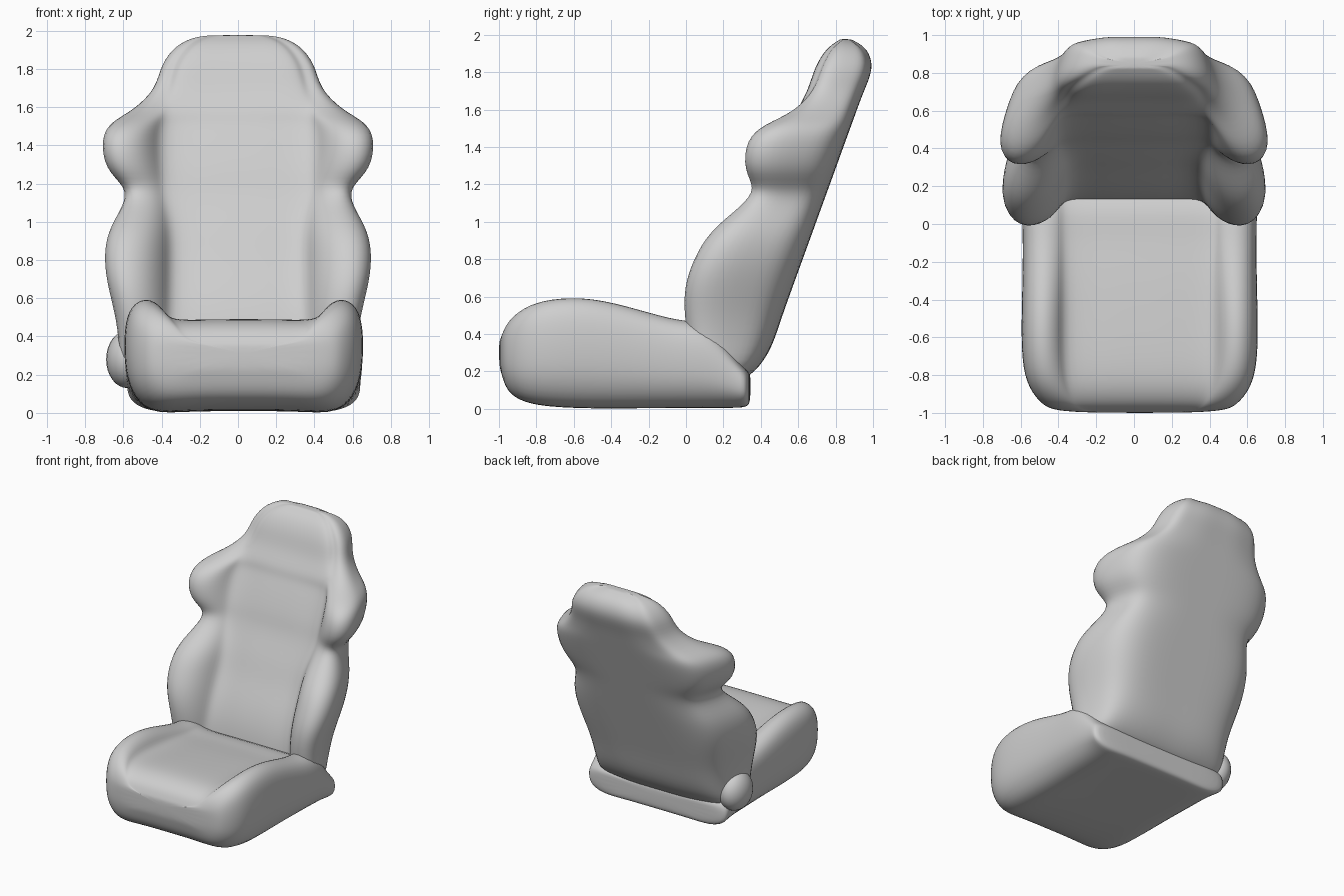
import bpy
import bmesh
from mathutils import Vector

if "Cube" in bpy.data.objects:
    bpy.data.objects.remove(bpy.data.objects["Cube"], do_unlink=True)

# One plain grey for the whole seat
grey = bpy.data.materials.new("seat grey")
grey.use_nodes = True
colour = (0.62, 0.62, 0.62, 1)
grey.diffuse_color = colour
grey.node_tree.nodes["Principled BSDF"].inputs["Base Color"].default_value = colour


def finish(name, bm):
    bmesh.ops.recalc_face_normals(bm, faces=bm.faces)
    mesh = bpy.data.meshes.new(name)
    bm.to_mesh(mesh)
    bm.free()
    mesh.materials.append(grey)
    for face in mesh.polygons:
        face.use_smooth = True
    obj = bpy.data.objects.new(name, mesh)
    bpy.context.scene.collection.objects.link(obj)
    return obj


def mirrored_ring(half):
    """Close a half section whose first and last points lie on x = 0."""
    other = [Vector((-p.x, p.y, p.z)) for p in reversed(half[1:-1])]
    return half + other


def cap_ring(ring, bulge):
    """Smaller copy of an end ring, pushed outward for a domed cap."""
    centre = sum(ring, Vector()) / len(ring)
    return [centre.lerp(p, 0.6) + bulge for p in ring]


def sharpen(before, point, after):
    """Push a control point out so the subdivided surface passes near it."""
    return point + (2 * point - before - after) / 6


def loft(name, rings, bulge):
    """Skin a list of closed rings, cap both ends and subdivide."""
    rings = [cap_ring(rings[0], -bulge)] + rings + [cap_ring(rings[-1], bulge)]
    count = len(rings[0])
    rings = [[sharpen(r[k - 1], r[k], r[(k + 1) % count]) for k in range(count)]
             for r in rings]
    inner = [[sharpen(*trio) for trio in zip(rings[n - 1], rings[n], rings[n + 1])]
             for n in range(1, len(rings) - 1)]
    rings = [rings[0]] + inner + [rings[-1]]

    bm = bmesh.new()
    grid = [[bm.verts.new(p) for p in ring] for ring in rings]
    for low, high in zip(grid, grid[1:]):
        for k in range(count):
            m = (k + 1) % count
            bm.faces.new((low[k], low[m], high[m], high[k]))
    bm.faces.new(grid[0])
    bm.faces.new(grid[-1])
    obj = finish(name, bm)
    subdivision = obj.modifiers.new("Subdivision", "SUBSURF")
    subdivision.levels = subdivision.render_levels = 2
    return obj


def cushion_section(y, w, bolster, middle, bottom):
    h = bolster - bottom
    half = [(0, bottom), (0.45 * w, bottom), (0.78 * w, bottom),
            (0.95 * w, bottom + 0.2 * h), (w, bottom + 0.45 * h),
            (w, bottom + 0.72 * h), (0.95 * w, bolster - 0.08 * h),
            (0.82 * w, bolster), (0.69 * w, bolster + 0.4 * (middle - bolster)),
            (0.61 * w, middle), (0.3 * w, middle), (0, middle)]
    return mirrored_ring([Vector((x, y, z)) for x, z in half])


def back_section(z, w, tip, front, inner):
    rear = (0.43 + (z - 0.27) * 0.363
            - 8 * max(0, z - 1.83) ** 2 - 4 * max(0, 0.3 - z) ** 2)
    depth = rear - tip
    wing = w - inner
    half = [(0, rear), (0.35 * w, rear), (0.65 * w, rear - 0.02),
            (0.85 * w, rear - 0.18 * depth), (0.94 * w, rear - 0.45 * depth),
            (w, tip + 0.2 * depth), (w - 0.25 * wing, tip),
            (inner + 0.3 * wing, tip + 0.12 * (front - tip)),
            (inner, tip + 0.6 * (front - tip)),
            (0.85 * inner, front), (0.4 * inner, front), (0, front)]
    return mirrored_ring([Vector((x, y, z)) for x, y in half])


# Cushion: y, half width, bolster top, middle top, underside
cushion = loft("seat_cushion", [cushion_section(*s) for s in (
    (-.985, .43, .39, .38, .19),
    (-.95, .51, .465, .435, .1),
    (-.86, .58, .54, .48, .045),
    (-.72, .615, .585, .49, .02),
    (-.5, .62, .59, .475, .01),
    (-.25, .615, .53, .45, .01),
    (-.05, .615, .475, .42, .01),
    (.12, .615, .44, .4, .01),
    (.27, .6, .26, .26, .01),
    (.33, .58, .2, .2, .02))], Vector((0, 0.015, 0)))
cushion.location.x = 0.03

# Backrest with side wings and headrest:
# height, half width, wing front, panel front, wing inner edge
loft("backrest", [back_section(*s) for s in (
    (.18, .6, .08, .12, .4),
    (.3, .62, .03, .12, .4),
    (.48, .64, .0, .15, .39),
    (.65, .68, .0, .21, .39),
    (.8, .7, .05, .28, .39),
    (.95, .68, .14, .34, .39),
    (1.08, .61, .29, .4, .4),
    (1.18, .6, .36, .44, .41),
    (1.28, .69, .32, .47, .43),
    (1.43, .71, .335, .53, .44),
    (1.52, .66, .43, .57, .42),
    (1.59, .55, .57, .59, .38),
    (1.7, .44, .68, .65, .34),
    (1.82, .4, .73, .69, .31),
    (1.92, .32, .78, .75, .24),
    (1.965, .22, .83, .81, .16))], Vector((0, 0, 0.012)))

# Recliner knob low on the right side
bm = bmesh.new()
bmesh.ops.create_uvsphere(bm, u_segments=24, v_segments=16, radius=1)
knob = finish("recliner_knob", bm)
knob.scale = (0.11, 0.15, 0.15)
knob.location = (-0.58, 0.2, 0.28)
